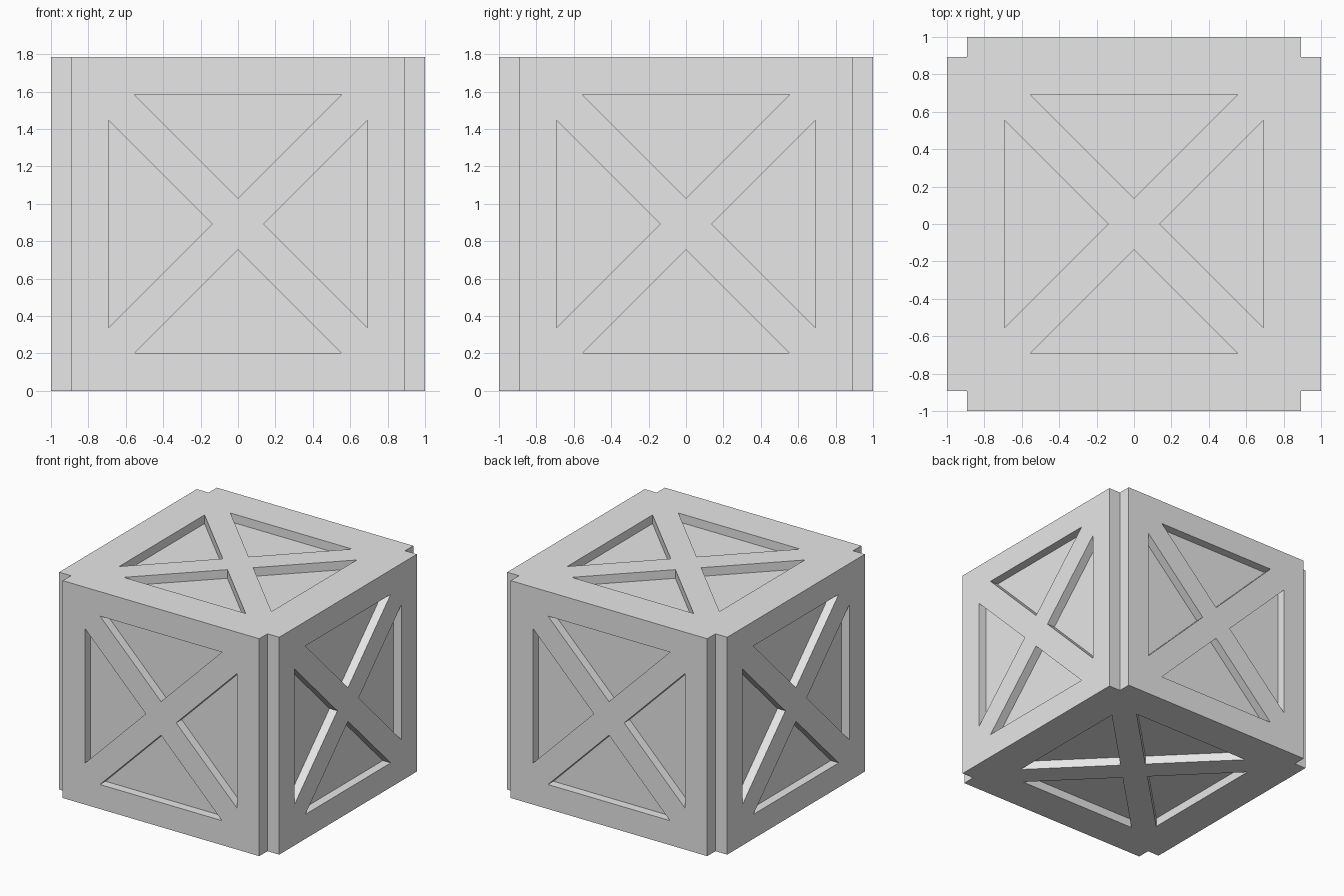
import bpy
import bmesh
from math import pi
from mathutils import Matrix, Vector

cube = bpy.data.objects.get("Cube")
if cube:
    bpy.data.objects.remove(cube)

OUTER = 1.0        # half width across the sides
FACE = 0.893       # half width of each square face
DEPTH = 0.0714     # depth of the triangular recesses
RIM, TIP = 0.692, 0.138
CENTRE = Vector((0, 0, FACE))

grey = bpy.data.materials.new("light_grey")
grey.use_nodes = True
grey.diffuse_color = (0.8, 0.8, 0.8, 1)
grey.node_tree.nodes["Principled BSDF"].inputs["Base Color"].default_value = (0.8, 0.8, 0.8, 1)


def prism(bm, outline, low, high, matrix):
    """Extrude a flat outline from low to high, then place it."""
    verts = [bm.verts.new((x, y, low)) for x, y in outline]
    base = bm.faces.new(verts)
    grown = bmesh.ops.extrude_face_region(bm, geom=[base])["geom"]
    top = [g for g in grown if isinstance(g, bmesh.types.BMVert)]
    bmesh.ops.translate(bm, verts=top, vec=(0, 0, high - low))
    bmesh.ops.transform(bm, matrix=matrix, verts=verts + top)


def make_object(name, bm):
    bmesh.ops.recalc_face_normals(bm, faces=bm.faces)
    mesh = bpy.data.meshes.new(name)
    bm.to_mesh(mesh)
    bm.free()
    mesh.materials.append(grey)
    obj = bpy.data.objects.new(name, mesh)
    bpy.context.collection.objects.link(obj)
    return obj


# Crate body: square block with a notch along each upright corner
quarter = [Vector((OUTER, -FACE)), Vector((OUTER, FACE)), Vector((FACE, FACE))]
outline = []
for i in range(4):
    turn = Matrix.Rotation(i * pi / 2, 2)
    outline += [turn @ p for p in quarter]
bm = bmesh.new()
prism(bm, outline, -FACE, FACE, Matrix.Translation(CENTRE))
crate = make_object("crate_body", bm)

# Recess cutters: four triangles on every face, leaving a cross brace
half = RIM - TIP
triangle = [(TIP, 0), (RIM, -half), (RIM, half)]
sides = [(Matrix.Rotation(i * pi / 2, 4, "Z") @ Matrix.Rotation(pi / 2, 4, "X"), OUTER)
         for i in range(4)]
ends = [(Matrix.Rotation(a, 4, "X"), FACE) for a in (0, pi)]
bm = bmesh.new()
for facing, distance in sides + ends:
    for i in range(4):
        place = Matrix.Translation(CENTRE) @ facing @ Matrix.Rotation(i * pi / 2, 4, "Z")
        prism(bm, triangle, distance - DEPTH, distance + DEPTH, place)
cutter = make_object("recess_cutter", bm)
cutter.hide_render = True

# Cut the recesses and discard the cutter
cut = crate.modifiers.new("recesses", "BOOLEAN")
cut.operation = "DIFFERENCE"
cut.solver = "EXACT"
cut.object = cutter
bpy.context.view_layer.objects.active = crate
crate.select_set(True)
bpy.ops.object.modifier_apply(modifier=cut.name)
bpy.data.objects.remove(cutter)
